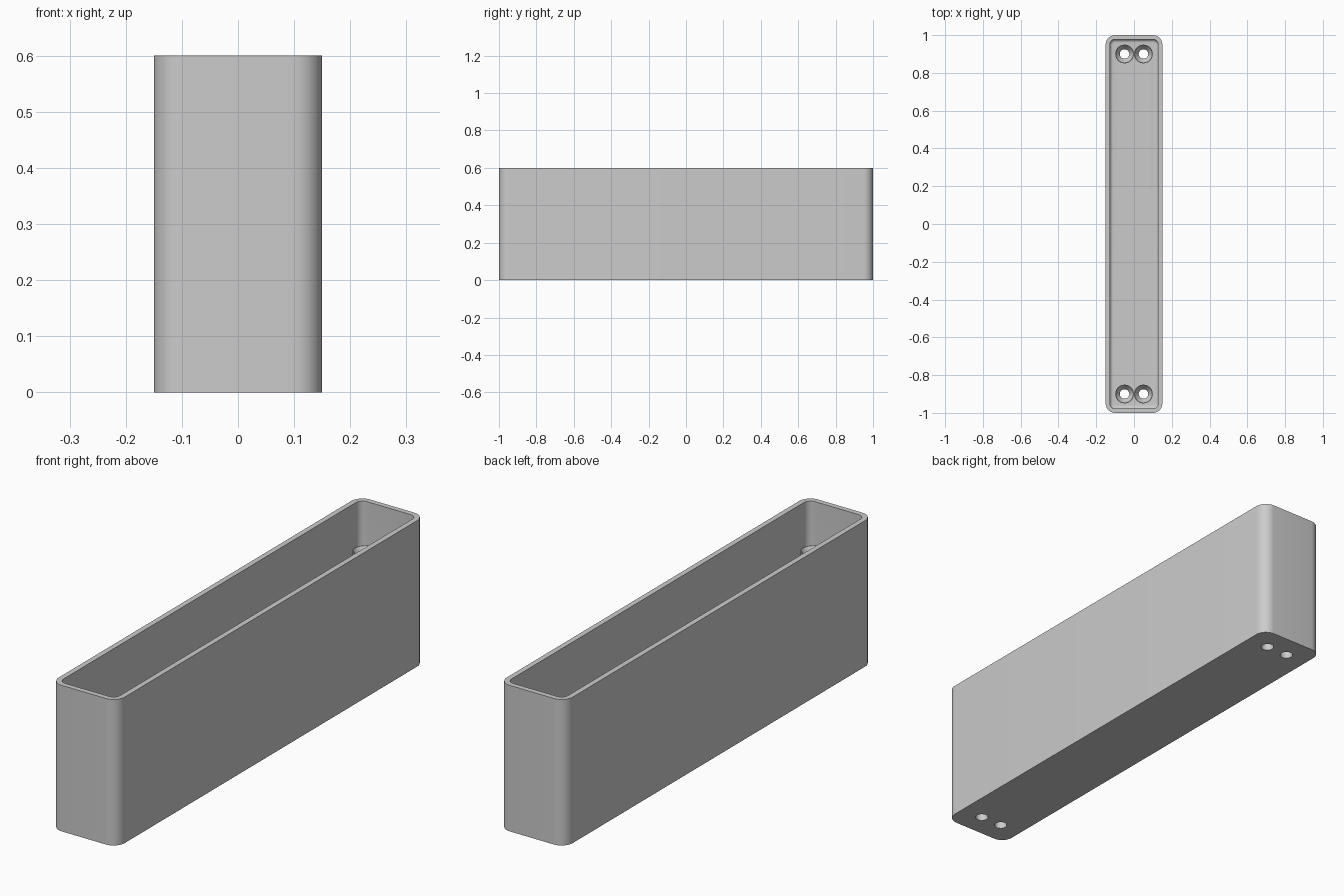
import bpy, bmesh, math

cube = bpy.data.objects.get("Cube")
if cube:
    bpy.data.objects.remove(cube, do_unlink=True)

HALF_X, HALF_Y, HEIGHT = 0.15, 1.0, 0.6
WALL, FLOOR, CORNER, FILLET = 0.022, 0.04, 0.05, 0.018
HOLE_R, POST_R, POST_TOP = 0.025, 0.0495, 0.44
HOLES = [(x, y) for x in (-0.05, 0.05) for y in (-0.9, 0.9)]

grey = bpy.data.materials.new("plain grey")
grey.use_nodes = True
colour = (0.6, 0.6, 0.6, 1)
grey.diffuse_color = colour
grey.node_tree.nodes["Principled BSDF"].inputs["Base Color"].default_value = colour


def rounded_ring(bm, inset, z, steps=10):
    """Ring of vertices around a rounded rectangle, inset from the outside."""
    r = max(CORNER - inset, 0.008)
    cx, cy = HALF_X - inset - r, HALF_Y - inset - r
    ring = []
    for k, (sx, sy) in enumerate(((1, 1), (-1, 1), (-1, -1), (1, -1))):
        for i in range(steps + 1):
            a = (k + i / steps) * math.pi / 2
            ring.append(bm.verts.new((sx * cx + r * math.cos(a), sy * cy + r * math.sin(a), z)))
    return ring


def circle_ring(bm, r, z, steps=40):
    return [bm.verts.new((r * math.cos(a), r * math.sin(a), z))
            for a in (2 * math.pi * i / steps for i in range(steps))]


def bridge(bm, a, b):
    n = len(a)
    for i in range(n):
        j = (i + 1) % n
        bm.faces.new((a[i], a[j], b[j], b[i]))


def finish(bm, name):
    bmesh.ops.recalc_face_normals(bm, faces=bm.faces)
    mesh = bpy.data.meshes.new(name)
    bm.to_mesh(mesh)
    bm.free()
    mesh.materials.append(grey)
    obj = bpy.data.objects.new(name, mesh)
    bpy.context.collection.objects.link(obj)
    return obj


def activate(obj):
    bpy.ops.object.select_all(action='DESELECT')
    obj.select_set(True)
    bpy.context.view_layer.objects.active = obj


def smooth(obj):
    activate(obj)
    bpy.ops.object.shade_smooth_by_angle(angle=math.radians(30))


# Open tray: outer wall, rim, inner wall and a fillet down to the floor
bm = bmesh.new()
profile = [(0, 0), (0, HEIGHT), (WALL, HEIGHT)]
for i in range(7):
    a = i / 6 * math.pi / 2
    profile.append((WALL + FILLET * (1 - math.cos(a)), FLOOR + FILLET * (1 - math.sin(a))))
rings = [rounded_ring(bm, inset, z) for inset, z in profile]
for low, high in zip(rings, rings[1:]):
    bridge(bm, low, high)
bm.faces.new(rings[0])
bm.faces.new(rings[-1])
tray = finish(bm, "tray")

# Screw holes through the floor
bm = bmesh.new()
for x, y in HOLES:
    made = bmesh.ops.create_cone(bm, cap_ends=True, segments=40, radius1=HOLE_R,
                                 radius2=HOLE_R, depth=FLOOR * 3)
    bmesh.ops.translate(bm, verts=made["verts"], vec=(x, y, FLOOR / 2))
cutter = finish(bm, "hole_cutter")
cutter.hide_render = True
cut = tray.modifiers.new("holes", 'BOOLEAN')
cut.operation = 'DIFFERENCE'
cut.solver = 'EXACT'
cut.object = cutter
activate(tray)
bpy.ops.object.modifier_apply(modifier=cut.name)
bpy.data.objects.remove(cutter, do_unlink=True)
smooth(tray)

# Hollow screw posts with a countersunk top
for n, (x, y) in enumerate(HOLES):
    bm = bmesh.new()
    section = [(HOLE_R, FLOOR), (POST_R, FLOOR), (POST_R, POST_TOP),
               (POST_R - 0.003, POST_TOP), (HOLE_R, POST_TOP - 0.03)]
    rings = [circle_ring(bm, r, z) for r, z in section]
    for i, ring in enumerate(rings):
        bridge(bm, ring, rings[(i + 1) % len(rings)])
    post = finish(bm, f"screw_post_{n + 1}")
    post.location = (x, y, 0)
    smooth(post)
